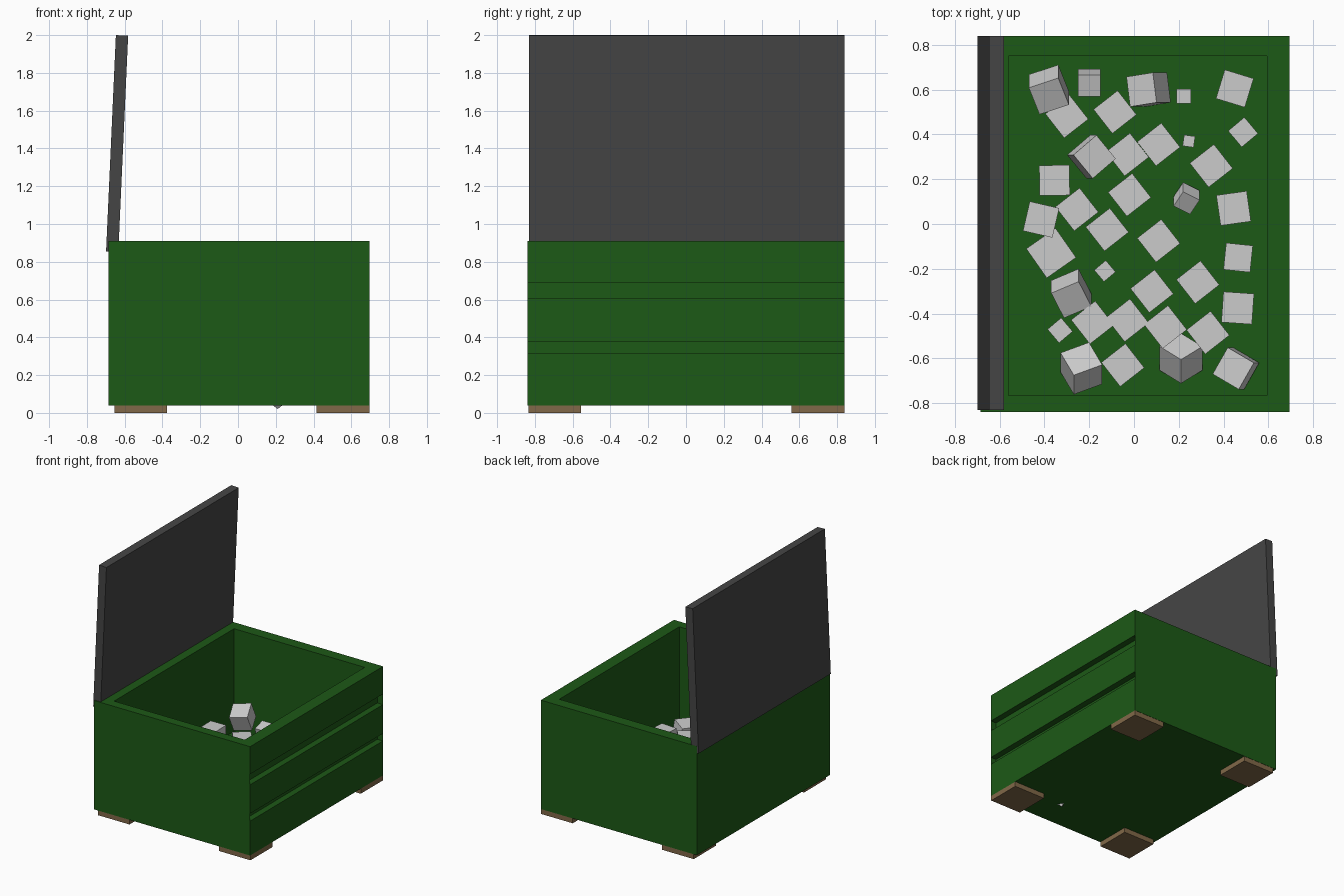
import bpy, bmesh
from math import radians
from mathutils import Matrix, Vector

if "Cube" in bpy.data.objects:
    bpy.data.objects.remove(bpy.data.objects["Cube"])


def material(name, rgb):
    m = bpy.data.materials.new(name)
    m.diffuse_color = (*rgb, 1)
    m.use_nodes = True
    m.node_tree.nodes["Principled BSDF"].inputs["Base Color"].default_value = m.diffuse_color
    return m


GREEN = material("green_paint", (0.012, 0.10, 0.008))
LID = material("dark_grey", (0.06, 0.06, 0.06))
WOOD = material("brown_wood", (0.22, 0.14, 0.065))


def box(name, lo, hi, mat=None):
    """Axis-aligned box between two corners."""
    lo, hi = Vector(lo), Vector(hi)
    return block(name, (lo + hi) / 2, hi - lo, Matrix(), mat)


def block(name, centre, size, rot, mat=None):
    bm = bmesh.new()
    bmesh.ops.create_cube(bm, size=1)
    bm.transform(rot @ Matrix.Diagonal((*size, 1)))
    me = bpy.data.meshes.new(name)
    bm.to_mesh(me)
    bm.free()
    ob = bpy.data.objects.new(name, me)
    ob.location = centre
    if mat:
        me.materials.append(mat)
    bpy.context.collection.objects.link(ob)
    return ob


# Open crate: hollow interior and two grooves across the right side
crate = box("crate", (-0.685, -0.84, 0.04), (0.695, 0.84, 0.91), GREEN)
cutters = [
    box("cavity_cutter", (-0.56, -0.765, 0.09), (0.595, 0.75, 1.1), GREEN),
    box("low_groove_cutter", (0.645, -0.838, 0.315), (0.8, 0.838, 0.375), GREEN),
    box("high_groove_cutter", (0.645, -0.838, 0.605), (0.8, 0.838, 0.69), GREEN),
]
for c in cutters:
    c.hide_render = True
    c.hide_set(True)
    mod = crate.modifiers.new(c.name, 'BOOLEAN')
    mod.operation = 'DIFFERENCE'
    mod.solver = 'EXACT'
    mod.object = c

# Feet
for x, side in ((-0.515, "left"), (0.555, "right")):
    for y, end in ((-0.695, "front"), (0.698, "back")):
        box(f"{end}_{side}_foot", (x - 0.14, y - 0.14, 0), (x + 0.14, y + 0.14, 0.04), WOOD)

# Lid standing open, leaning slightly inward
block("lid", (-0.64, 0.004, 1.426), (0.065, 1.67, 1.146),
      Matrix.Rotation(radians(2.6), 4, 'Y'), LID)


def cube(x, y, size, spin, z, tilt=0, axis='X'):
    rot = Matrix.Rotation(radians(tilt), 4, axis) @ Matrix.Rotation(radians(spin), 4, 'Z')
    block("loose_cube", (x, y, z), (size,) * 3, rot)


# Loose cubes lying flat, all turned alike
for x, y in [(-.30, .48), (-.085, .50), (-.03, .31), (.11, .355), (.345, .26), (-.02, .13),
             (-.255, .065), (-.12, -.025), (.11, -.075), (.285, -.26), (.08, -.30),
             (-.185, -.44), (-.03, -.43), (.14, -.46), (.33, -.485), (-.05, -.63)]:
    cube(x, y, 0.137, 38, 0.159)

# Flat cubes with their own size and turn
for args in [(-.355, .195, .135, 1, .33), (-.415, .02, .135, -13, .27), (-.37, -.13, .16, 35, .17),
             (.45, .605, .135, -17, .16), (.487, .41, .095, 40, .14), (.445, .07, .137, 8, .16),
             (.465, -.15, .12, -6, .15), (.463, -.375, .137, -4, .21), (-.13, -.21, .068, 40, .125),
             (-.33, -.475, .08, 40, .13), (.222, .57, .065, 0, .12), (.245, .37, .05, -8, .115)]:
    cube(*args)

# Tumbled cubes
for args in [(-.38, .60, .14, 20, .31, 25, 'X'), (-.20, .63, .10, 0, .23, 15, 'X'),
             (.065, .60, .135, 8, .17, -28, 'Y'), (.235, .115, .085, -30, .13, 30, 'X'),
             (-.28, -.31, .135, 25, .18, 25, 'X'), (-.19, .30, .137, 40, .19, 12, 'Y'),
             (-.235, -.645, .14, 25, .18, -38, 'X'), (.21, -.60, .135, 45, .137, -52, 'X'),
             (.455, -.645, .137, -30, .16, -10, 'Y')]:
    cube(*args)
